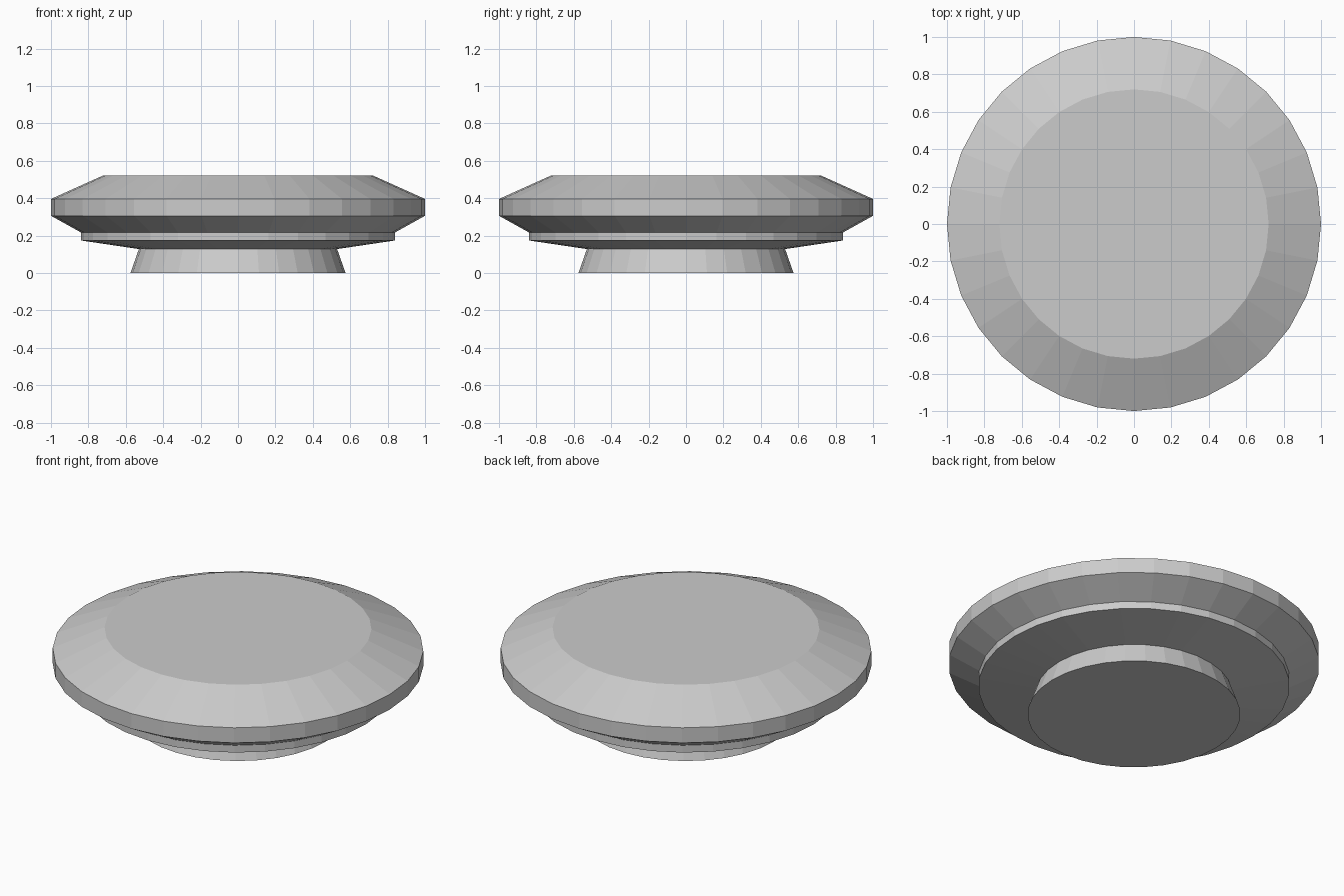
import bpy, bmesh
from math import cos, sin, tau

if "Cube" in bpy.data.objects:
    bpy.data.objects.remove(bpy.data.objects["Cube"])

SIDES = 32


def lathe(name, profile):
    """Turn (radius, z) points, listed bottom to top, into a capped flat-shaded solid."""
    bm = bmesh.new()
    rings = [[bm.verts.new((r * cos(tau * i / SIDES), r * sin(tau * i / SIDES), z))
              for i in range(SIDES)] for r, z in profile]
    for low, high in zip(rings, rings[1:]):
        for i in range(SIDES):
            j = (i + 1) % SIDES
            bm.faces.new((low[i], low[j], high[j], high[i]))
    bm.faces.new(rings[0][::-1])
    bm.faces.new(rings[-1])
    mesh = bpy.data.meshes.new(name)
    bm.to_mesh(mesh)
    bm.free()
    obj = bpy.data.objects.new(name, mesh)
    bpy.context.collection.objects.link(obj)
    return obj


# Round pedestal disc: flared foot, stepped collar, wide rim, bevelled flat top
lathe("round_pedestal", [
    (0.575, 0.0), (0.53, 0.128),      # foot
    (0.84, 0.174), (0.84, 0.217),     # collar
    (1.0, 0.306), (1.0, 0.396),       # rim
    (0.72, 0.522),                    # top
])
